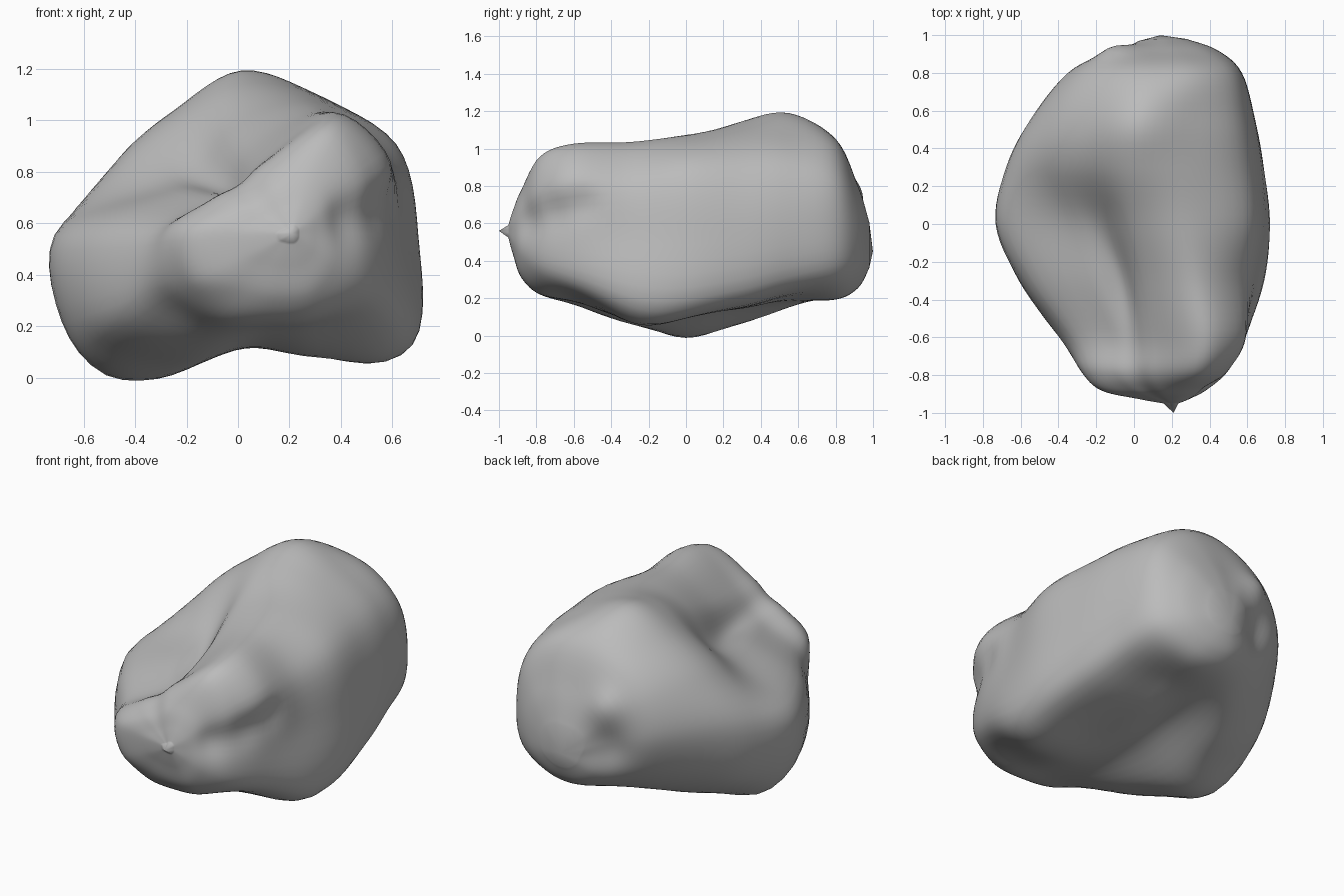
import bpy
import bmesh
from math import cos, sin, pi, exp
from mathutils import Vector

cube = bpy.data.objects.get("Cube")
if cube:
    bpy.data.objects.remove(cube, do_unlink=True)

SIDES = 12      # control directions in each cross-section
FINE = 6        # steps between neighbouring controls


def section(y, cx, cz, percent):
    """Closed cross-section: radii in percent, counter-clockwise from +x."""
    ring = []
    for i, r in enumerate(percent):
        a = 2 * pi * i / SIDES
        ring.append(Vector((cx + r / 100 * cos(a), y, cz + r / 100 * sin(a))))
    return ring


def spline(a, b, c, d, t):
    """Smooth curve from b to c, guided by a and d."""
    return b + 0.5 * t * ((c - a) + t * ((2 * a - 5 * b + 4 * c - d)
                                         + t * (3 * (b - c) + d - a)))


def refine_ring(ring):
    n = len(ring)
    return [spline(ring[i - 1], ring[i], ring[(i + 1) % n], ring[(i + 2) % n], k / FINE)
            for i in range(n) for k in range(FINE)]


def refine_length(rings):
    result = []
    last = len(rings) - 1
    for i in range(last):
        four = [rings[max(0, min(last, i + o))] for o in (-1, 0, 1, 2)]
        for k in range(FINE):
            result.append([spline(*points, k / FINE) for points in zip(*four)])
    return result + [rings[last]]


def shrunk(ring, y, factor, centre):
    """Copy of a section pulled in towards a tip."""
    tip = Vector((centre[0], y, centre[1]))
    return [tip + factor * (Vector((p.x, y, p.z)) - tip) for p in ring]


def push(bm, centre, reach, offset):
    """Soft local lump or dent."""
    for v in bm.verts:
        distance = (v.co - Vector(centre)).length / reach
        v.co += Vector(offset) * exp(-distance * distance)


# Cross-sections from the pinched front to the rounded back
body = [
    section(-0.88, 0.15, 0.56, [24, 26, 25, 20, 16, 20, 32, 33, 26, 25, 27, 26]),
    section(-0.78, 0.12, 0.56, [38, 44, 46, 28, 22, 26, 39, 42, 37, 34, 37, 41]),
    section(-0.6, 0.1, 0.55, [49, 57, 55, 30, 21, 25, 45, 56, 44, 37, 41, 53]),
    section(-0.3, 0.05, 0.55, [60, 61, 56, 35, 22, 33, 62, 71, 56, 43, 52, 71]),
    section(0, 0, 0.55, [70, 71, 60, 45, 31, 39, 71, 75, 61, 43, 50, 78]),
    section(0.3, 0, 0.57, [68, 68, 61, 57, 49, 53, 67, 69, 58, 41, 49, 73]),
    section(0.55, 0.02, 0.6, [62, 62, 57, 59, 51, 52, 57, 56, 51, 42, 46, 65]),
    section(0.8, 0.08, 0.6, [49, 50, 48, 45, 43, 43, 43, 40, 39, 40, 45, 52]),
    section(0.92, 0.1, 0.56, [34, 32, 27, 23, 24, 25, 23, 22, 26, 30, 33, 36]),
]
front_tip, back_tip = (0.21, 0.56), (0.14, 0.45)
front = [shrunk(body[0], -0.95, 0.14, front_tip), shrunk(body[0], -0.925, 0.5, front_tip)]
back = [shrunk(body[-1], 0.98, 0.45, back_tip)]
rings = refine_length([refine_ring(r) for r in front + body + back])

# Skin the sections and close both ends with a fan
bm = bmesh.new()
loops = [[bm.verts.new(p) for p in ring] for ring in rings]
count = len(loops[0])
for near, far in zip(loops, loops[1:]):
    for i in range(count):
        j = (i + 1) % count
        bm.faces.new((near[i], near[j], far[j], far[i]))
for loop, (x, z), y in ((loops[0], front_tip, -1), (loops[-1], back_tip, 1)):
    tip = bm.verts.new((x, y, z))
    for i in range(count):
        bm.faces.new((loop[i], loop[(i + 1) % count], tip))

# Right and left feet, and the hollow above the left one
push(bm, (0.57, -0.22, 0.08), 0.23, (0, 0, -0.065))
push(bm, (-0.48, 0, 0.06), 0.2, (-0.02, 0, -0.06))
push(bm, (-0.3, -0.68, 0.22), 0.15, (0.02, 0.02, 0.03))

# Groove running from the front tip up the side
for spot in ((0.42, -0.83, 0.62), (0.54, -0.7, 0.66), (0.61, -0.56, 0.7)):
    push(bm, spot, 0.1, (-0.03, 0.025, 0))

# Small peak at the back with a hollow under it
push(bm, (-0.1, 0.9, 0.75), 0.1, (-0.01, 0.03, 0.02))
push(bm, (-0.1, 0.92, 0.52), 0.13, (0, -0.04, 0))
bmesh.ops.recalc_face_normals(bm, faces=bm.faces)

mesh = bpy.data.meshes.new("boulder")
bm.to_mesh(mesh)
bm.free()
boulder = bpy.data.objects.new("boulder", mesh)
bpy.context.collection.objects.link(boulder)

# Plain stone colour
stone = bpy.data.materials.new("stone_grey")
stone.use_nodes = True
grey = (0.5, 0.5, 0.5, 1)
stone.diffuse_color = grey
stone.node_tree.nodes["Principled BSDF"].inputs["Base Color"].default_value = grey
mesh.materials.append(stone)

# Smooth shading over the whole rock
bpy.ops.object.select_all(action="DESELECT")
boulder.select_set(True)
bpy.context.view_layer.objects.active = boulder
bpy.ops.object.shade_smooth_by_angle(angle=pi / 3)
